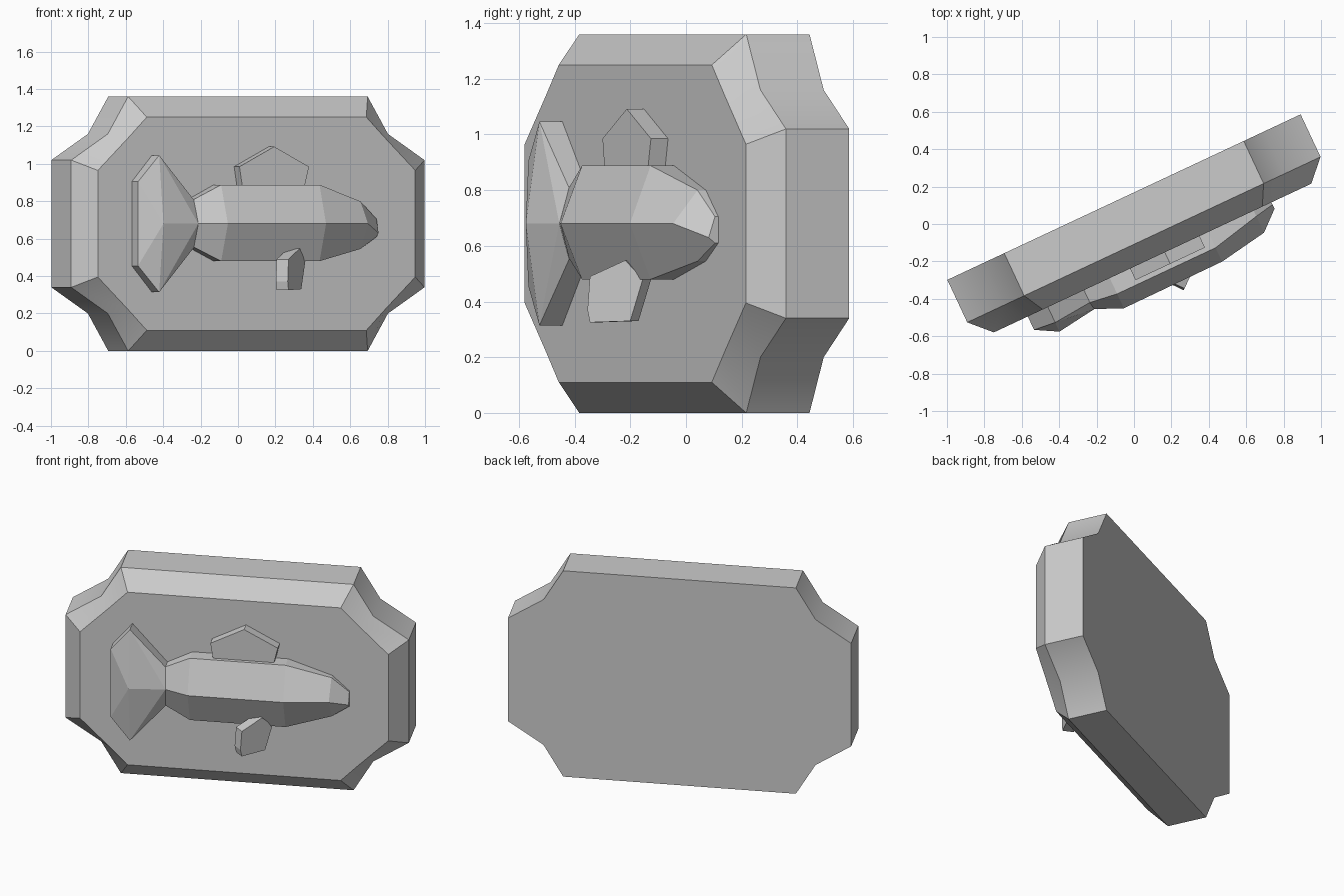
import bpy, bmesh, math
from mathutils import Matrix, Vector

if "Cube" in bpy.data.objects:
    bpy.data.objects.remove(bpy.data.objects["Cube"])

TURN = Matrix.Rotation(math.radians(25.1), 4, 'Z')   # whole plaque is turned about z
MID = 0.68                                           # plaque mid height
FACE = -0.207                                        # front face of the plaque
SINK = FACE + 0.02                                   # parts sink slightly into it


def finish(name, bm, turn=True):
    bmesh.ops.recalc_face_normals(bm, faces=bm.faces)
    mesh = bpy.data.meshes.new(name)
    bm.to_mesh(mesh)
    bm.free()
    if turn:
        mesh.transform(TURN)
    ob = bpy.data.objects.new(name, mesh)
    bpy.context.collection.objects.link(ob)
    return ob


def loft(name, rings, turn=True):
    """Skin closed rings of equal length and cap both ends."""
    bm = bmesh.new()
    vs = [[bm.verts.new(p) for p in r] for r in rings]
    n = len(vs[0])
    for a, b in zip(vs, vs[1:]):
        for i in range(n):
            j = (i + 1) % n
            bm.faces.new((a[i], a[j], b[j], b[i]))
    bm.faces.new(vs[0])
    bm.faces.new(vs[-1])
    return finish(name, bm, turn)


def plaque_ring(quarter, y):
    """Mirror a quarter outline (side to top) into a full ring at depth y."""
    right = quarter
    left = [(-x, z) for x, z in reversed(quarter)]
    half = right + left
    full = half + [(-x, -z) for x, z in half]
    return [(x + 0.0125, y, z + MID) for x, z in full]


# plaque with notched corners and bevelled front
outer = [(1.043, 0.34), (0.827, 0.48), (0.707, 0.68)]
inner = [(0.937, 0.285), (0.757, 0.46), (0.648, 0.57)]
plaque = loft("plaque", [plaque_ring(outer, 0.153),
                         plaque_ring(outer, -0.098),
                         plaque_ring(inner, FACE)])
bpy.context.view_layer.objects.active = plaque
plaque.select_set(True)
bpy.ops.object.shade_smooth_by_angle(angle=math.radians(29))
plaque.select_set(False)

# fish body: x, ridge depth, edge depth, bottom z, ridge z, top z
sections = [(-0.392, -0.319, -0.28, 0.555, 0.68, 0.81),
            (-0.240, -0.385, -0.30, 0.48, 0.68, 0.888),
            (0.341, -0.382, -0.30, 0.48, 0.68, 0.888),
            (0.610, -0.337, -0.24, 0.545, 0.68, 0.80),
            (0.715, -0.245, -0.22, 0.61, 0.63, 0.705)]
loft("fish_body", [[(x, SINK, lo), (x, edge, lo), (x, ridge, mid), (x, edge, hi), (x, SINK, hi)]
                   for x, ridge, edge, lo, mid, hi in sections])

# tail fin: convex wedge with a vertical ridge
bm = bmesh.new()
for x, y, h in [(-0.724, -0.286, 0.0), (-0.605, -0.352, 0.0), (-0.385, -0.322, 0.0),
                (-0.724, -0.286, 0.225), (-0.605, -0.298, 0.366), (-0.392, -0.28, 0.128)]:
    for s in ((1, -1) if h else (1,)):
        bm.verts.new((x, y, MID + s * h))
        bm.verts.new((x, SINK, MID + s * h))
hull = bmesh.ops.convex_hull(bm, input=bm.verts)
loose = {g for g in hull["geom_interior"] + hull["geom_unused"] if isinstance(g, bmesh.types.BMVert)}
bmesh.ops.delete(bm, geom=list(loose), context='VERTS')
finish("tail_fin", bm)

# top fin: thin pentagon
top = [(-0.10, 0.86), (-0.12, 0.985), (0.085, 1.092), (0.29, 0.985), (0.26, 0.86)]
loft("top_fin", [[(x, y, z) for x, z in top] for y in (SINK, -0.275)])

# side fin: slab flaring out of the body (outline along the flare, z)
along = Vector((0.09, 0.19, 0)).normalized()
across = Vector((along.y, -along.x, 0))
start = Vector((0.27, -0.345, 0))
side = [(0.0, 0.325), (-0.01, 0.37), (0.0, 0.49), (0.14, 0.548), (0.21, 0.48), (0.16, 0.33)]
loft("side_fin", [[start + along * s - across * t + Vector((0, 0, z)) for s, z in side]
                  for t in (0, 0.07)], turn=False)
